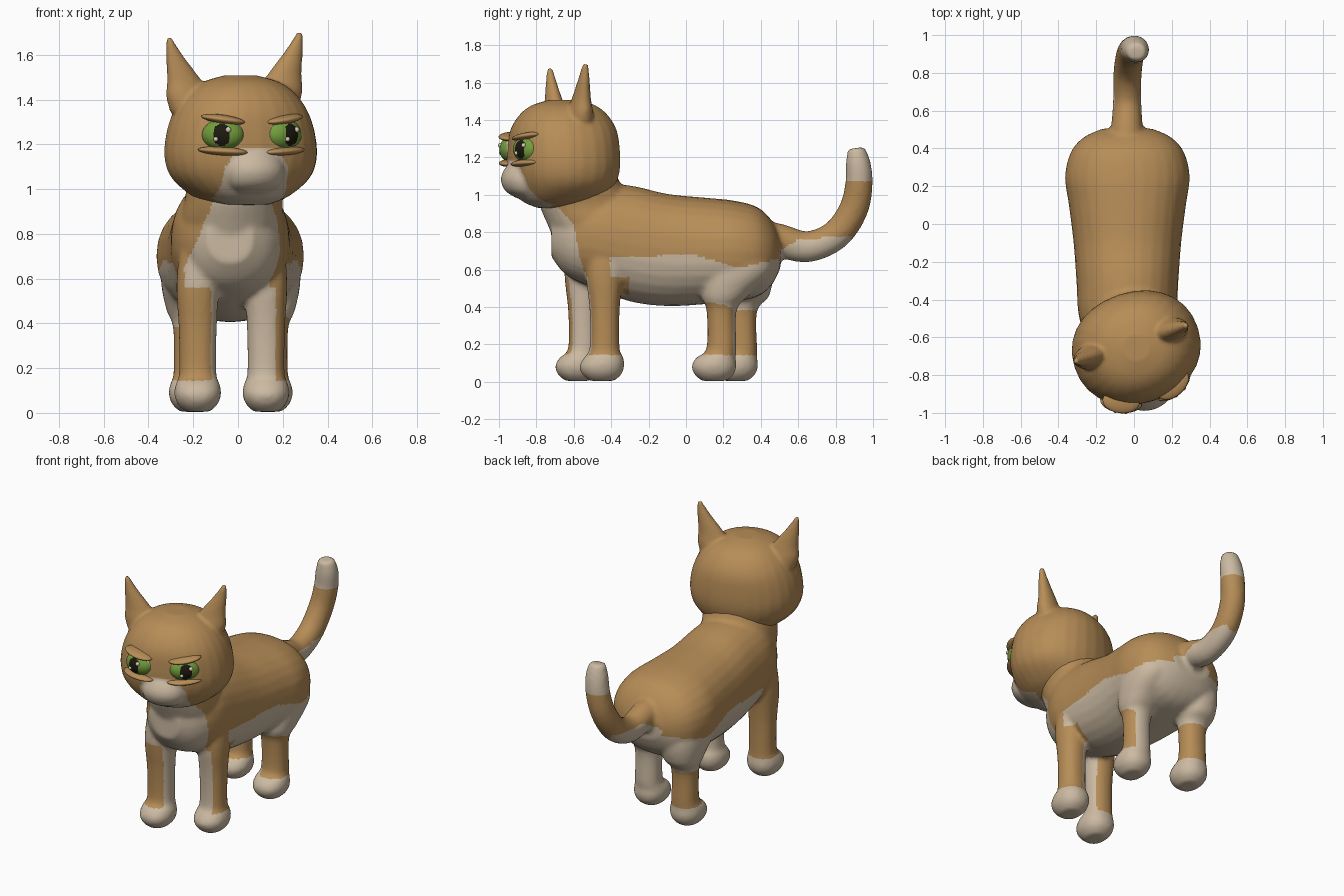
import bpy, bmesh, math
from mathutils import Vector, Matrix

if "Cube" in bpy.data.objects:
    bpy.data.objects.remove(bpy.data.objects["Cube"])


def material(name, rgb):
    m = bpy.data.materials.new(name)
    m.diffuse_color = (*rgb, 1)
    m.use_nodes = True
    m.node_tree.nodes["Principled BSDF"].inputs["Base Color"].default_value = m.diffuse_color
    return m


TAN = material("tan fur", (0.47, 0.265, 0.095))
CREAM = material("cream fur", (0.60, 0.49, 0.36))
GREEN = material("green iris", (0.17, 0.34, 0.045))
DARK = material("dark pupil", (0.012, 0.010, 0.005))
GLINT = material("eye glint", (0.72, 0.60, 0.48))


def lerp(t, pts):
    """Piecewise linear lookup through (t, value) pairs."""
    for (a, va), (b, vb) in zip(pts, pts[1:]):
        if t <= b:
            return va + (vb - va) * max(0, (t - a) / (b - a))
    return pts[-1][1]


def spline(rings, steps=4):
    """Catmull-Rom interpolation of ring tuples."""
    p = [rings[0]] + rings + [rings[-1]]
    out = []
    for i in range(1, len(p) - 2):
        for k in range(steps):
            t = k / steps
            out.append([0.5 * (2 * b + (c - a) * t + (2 * a - 5 * b + 4 * c - d) * t * t
                               + (3 * b - a - 3 * c + d) * t ** 3)
                        for a, b, c, d in zip(*p[i - 1:i + 3])])
    return out + [rings[-1]]


def loft(bm, rings, direction=None, power=2.0, sides=28):
    """Closed tube through rings (x, y, z, radius across x, other radius)."""
    rings = spline(rings)
    u = Vector((1, 0, 0))
    loops = []
    for i, r in enumerate(rings):
        a, b = rings[max(i - 1, 0)], rings[min(i + 1, len(rings) - 1)]
        t = Vector(direction) if direction else Vector((0, b[1] - a[1], b[2] - a[2]))
        v = t.normalized().cross(u)
        loop = []
        for k in range(sides):
            c, s = math.cos(math.tau * k / sides), math.sin(math.tau * k / sides)
            c = math.copysign(abs(c) ** (2 / power), c)
            s = math.copysign(abs(s) ** (2 / power), s)
            loop.append(bm.verts.new(Vector(r[:3]) + u * (c * r[3]) + v * (s * r[4])))
        loops.append(loop)
    for p, q in zip(loops, loops[1:]):
        for k in range(sides):
            n = (k + 1) % sides
            bm.faces.new((p[k], p[n], q[n], q[k]))
    bm.faces.new(loops[0])
    bm.faces.new(loops[-1])


def add_object(name, bm, mats):
    bmesh.ops.recalc_face_normals(bm, faces=bm.faces)
    mesh = bpy.data.meshes.new(name)
    bm.to_mesh(mesh)
    bm.free()
    for m in mats:
        mesh.materials.append(m)
    mesh.shade_smooth()
    ob = bpy.data.objects.new(name, mesh)
    bpy.context.collection.objects.link(ob)
    return ob


def fuse(ob, voxel, smooth, is_cream):
    """Merge the lofts into one skin, then colour it by rule."""
    r = ob.modifiers.new("fuse", 'REMESH')
    r.mode, r.voxel_size = 'VOXEL', voxel
    s = ob.modifiers.new("soften", 'SMOOTH')
    s.factor, s.iterations = 0.5, smooth
    dg = bpy.context.evaluated_depsgraph_get()
    mesh = bpy.data.meshes.new_from_object(ob.evaluated_get(dg))
    ob.modifiers.clear()
    ob.data = mesh
    mesh.materials.clear()
    mesh.materials.append(TAN)
    mesh.materials.append(CREAM)
    for f in mesh.polygons:
        f.material_index = int(is_cream(*f.center))
    mesh.shade_smooth()


# Body: torso, neck, legs and tail
Z, Y = (0, 0, 1), (0, 1, 0)
X0 = -0.035
bm = bmesh.new()
torso = [(-.72, .78, .10, .11), (-.64, .77, .19, .20), (-.5, .78, .255, .275),
         (-.3, .74, .27, .31), (-.1, .705, .285, .30), (.1, .70, .31, .285),
         (.25, .70, .33, .27), (.38, .695, .30, .24), (.46, .69, .23, .17), (.505, .69, .13, .08)]
loft(bm, [(X0, y, z, w, h) for y, z, w, h in torso], Y, 2.2)
loft(bm, [(-.035, -.5, .68, .18, .17), (-.03, -.5, .84, .23, .24), (-.02, -.53, .95, .22, .255),
          (0, -.57, 1.05, .22, .225), (.01, -.61, 1.2, .2, .2)], Z)


def leg(x, y, paw_y, upper):
    loft(bm, [(x, paw_y, .005, .055, .065), (x, paw_y, .04, .09, .105), (x, paw_y, .085, .105, .12),
              (x, paw_y + .01, .13, .098, .105), (x, y, .18, .083, .08),
              (x, y, .38, .085, .08)] + upper, Z, 2.2)


for x, y, paw in ((.125, -.435, -.45), (-.18, -.55, -.58)):      # front legs
    leg(x, y, paw, [(x, y, .58, .095, .10), (x * .9, y + .02, .8, .09, .11)])
for x, y, paw in ((.14, .19, .15), (-.205, .30, .265)):          # rear legs
    leg(x, y, paw, [(x, y + .02, .46, .115, .125), (x, .28, .6, .14, .185), (x, .28, .76, .12, .14)])
loft(bm, [(-.04, .38, .77, .10, .10), (-.038, .5, .755, .085, .09), (-.036, .65, .722, .075, .083),
          (-.034, .80, .785, .075, .08), (-.02, .895, .92, .075, .078), (0, .925, 1.06, .075, .073),
          (.01, .92, 1.17, .07, .066), (.012, .91, 1.25, .05, .045)], None)


def body_cream(x, y, z):
    if z < .145:                                   # socks
        return True
    if y > .5:                                     # tail tip and underside
        return z > 1.07 or (y < .88 and z < lerp(y, [(.5, .70), (.6, .76), (.88, .78)]))
    if y < -.3:
        if z < .56:                                # front legs
            if x < -.03:
                return x > -.12
            return x < .10 or (x < .17 and y < -.49)
        if y > -.405:
            return z < .67
        edge = lerp(z, [(.5, -.51), (.65, -.565), (.84, -.60), (.95, -.70), (1.05, -.72)])
        left = lerp(z, [(.57, -.24), (.65, -.24), (.8, -.17), (.97, -.10)])
        return y < edge and left < x < .21         # bib
    if y > 0 and z < .42:                          # rear leg bands
        if x > X0:
            return not (x > .09 and y < .25 and z < .44 - .3 * (y - .1))
        return z > .38
    return z < lerp(y, [(-.3, .67), (.04, .68), (.28, .61), (.5, .66)])


body = add_object("body", bm, [TAN, CREAM])
fuse(body, .0135, 5, body_cream)

# Head: skull, muzzle and ears in a frame turned a little to one side
HEAD = Matrix.Translation((.012, -.655, 0)) @ Matrix.Rotation(math.radians(18), 4, 'Z')
CX = -.02
bm = bmesh.new()
skull = [(.93, .12, .14), (.97, .215, .225), (1.05, .31, .27), (1.14, .342, .293), (1.25, .333, .293),
         (1.35, .298, .278), (1.43, .24, .23), (1.48, .165, .165), (1.508, .07, .07)]
loft(bm, [(0, 0, z, a, b) for z, a, b in skull], Z, 2.15)
muzzle = [(.98, -.19, .08, .06), (1.02, -.225, .12, .09), (1.08, -.235, .135, .105),
          (1.14, -.235, .115, .085), (1.19, -.225, .07, .05)]
loft(bm, [(CX + .01, y, z, a, b) for z, y, a, b in muzzle], Z)
for s in (-1, 1):
    h = .012 * s
    ear = [(.20, 1.36, .10, .075), (.218, 1.43, .10, .065), (.236, 1.5, .078, .048),
           (.278, 1.6, .042, .03), (.302, 1.67, .018, .018), (.305, 1.69, .012, .012)]
    loft(bm, [(CX + s * x, .03, z + h, a, b) for x, z, a, b in ear], Z)


def head_cream(x, y, z):
    w = lerp(z, [(.95, .16), (1.1, .145), (1.15, .115), (1.19, .07)])
    return y < -.1 and z < 1.185 and abs(x - CX - .01) < w


head = add_object("head", bm, [TAN, CREAM])
fuse(head, .011, 3, head_cream)
head.matrix_world = HEAD


def ellipsoid(name, frame, loc, size, mats, tilt=0.0, rule=None, segments=24):
    bm = bmesh.new()
    bmesh.ops.create_uvsphere(bm, u_segments=segments, v_segments=segments // 2, radius=1)
    bmesh.ops.scale(bm, vec=size, verts=bm.verts)
    if rule:
        for f in bm.faces:
            f.material_index = rule(f.calc_center_median())
    ob = add_object(name, bm, mats)
    ob.matrix_world = frame @ Matrix.Translation(loc) @ Matrix.Rotation(tilt, 4, 'Y')


def eye_rule(c):
    if c.y > -.014:
        return 2
    return 1 if (c.x / .039) ** 2 + (c.z / .05) ** 2 < 1 else 0


# Eyes with lids and glints
for s, side in ((-1, "left"), (1, "right")):
    frame = (HEAD @ Matrix.Translation((CX + s * .142, -.242, 1.243))
             @ Matrix.Rotation(s * math.radians(24), 4, 'Z'))
    ellipsoid(side + "_eye", frame, (0, 0, 0), (.094, .062, .07), [GREEN, DARK, CREAM], 0, eye_rule, 64)
    ellipsoid(side + "_upper_lid", frame, (0, -.005, .069), (.10, .062, .02), [TAN], -s * .14)
    ellipsoid(side + "_lower_lid", frame, (0, -.005, -.073), (.112, .06, .02), [TAN], -s * .06)
    ellipsoid(side + "_glint_high", frame, (.03, -.055, .022), (.013, .013, .013), [GLINT], segments=12)
    ellipsoid(side + "_glint_low", frame, (-.026, -.057, -.02), (.011, .011, .011), [GLINT], segments=12)
